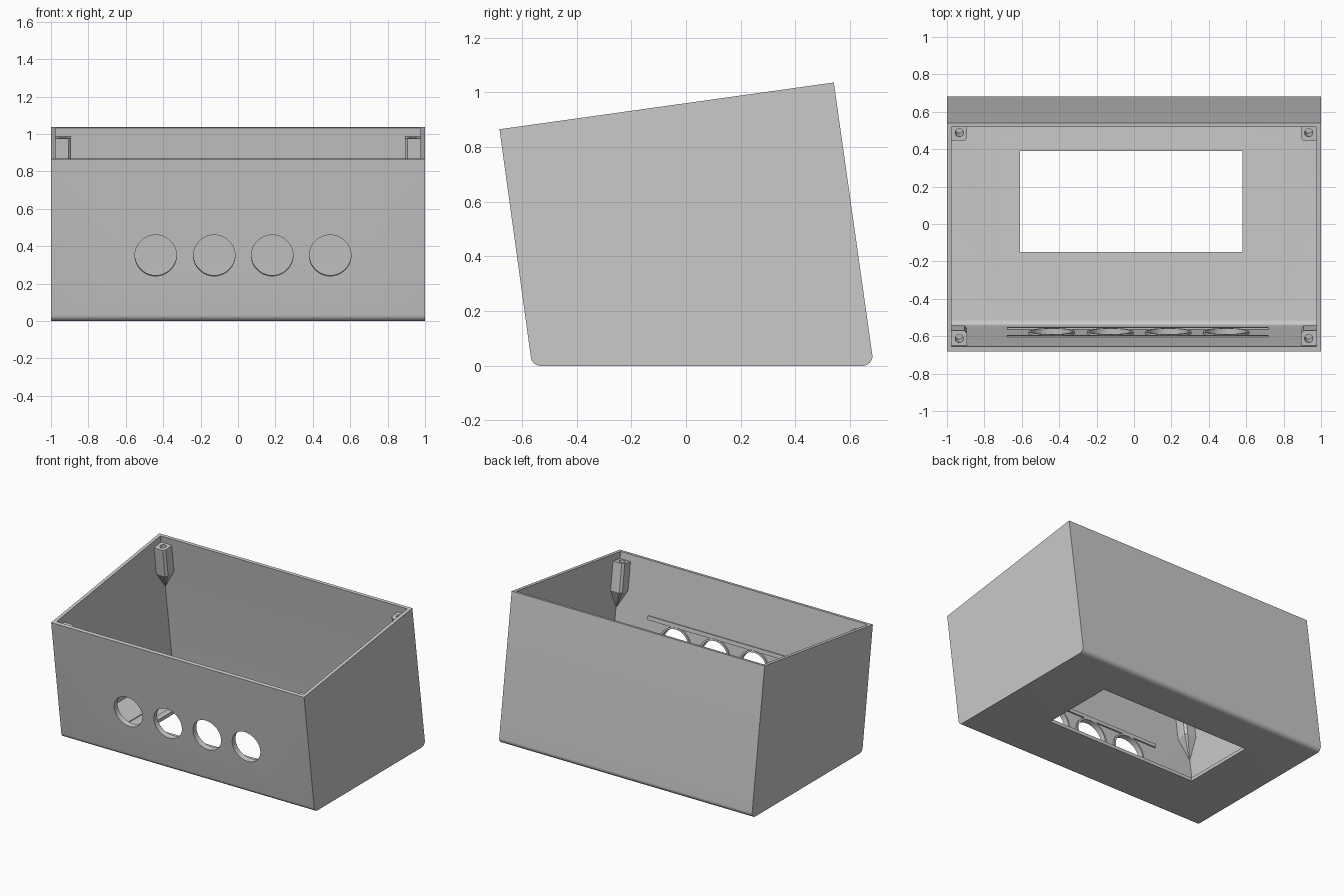
import bpy, bmesh, math
from mathutils import Vector

if "Cube" in bpy.data.objects:
    bpy.data.objects.remove(bpy.data.objects["Cube"])

grey = bpy.data.materials.new("plain grey")
grey.diffuse_color = (0.585, 0.585, 0.585, 1)
grey.use_nodes = True
grey.node_tree.nodes["Principled BSDF"].inputs["Base Color"].default_value = grey.diffuse_color

TILT = math.atan(0.1395)
X = Vector((1, 0, 0))
U = Vector((0, -math.sin(TILT), math.cos(TILT)))   # up along the leaning walls
V = Vector((0, math.cos(TILT), math.sin(TILT)))    # across the leaning walls
Y, Z = Vector((0, 1, 0)), Vector((0, 0, 1))


def front_y(z): return -0.563 - 0.1377 * z
def back_y(z): return 0.687 - 0.1413 * z


def finish(bm, name):
    bmesh.ops.recalc_face_normals(bm, faces=bm.faces[:])
    me = bpy.data.meshes.new(name)
    bm.to_mesh(me)
    bm.free()
    me.materials.append(grey)
    ob = bpy.data.objects.new(name, me)
    bpy.context.collection.objects.link(ob)
    return ob


def prism(name, pts, origin, a, b, along):
    """Flat outline in the a/b directions, extruded by the vector along."""
    bm = bmesh.new()
    lo = [bm.verts.new(origin + a * p + b * q) for p, q in pts]
    hi = [bm.verts.new(v.co + along) for v in lo]
    bm.faces.new(lo)
    bm.faces.new(hi)
    n = len(lo)
    for i in range(n):
        bm.faces.new((lo[i], lo[(i + 1) % n], hi[(i + 1) % n], hi[i]))
    return finish(bm, name)


def rect(x0, x1, y0, y1): return [(x0, y0), (x1, y0), (x1, y1), (x0, y1)]


def circle(r, n):
    return [(r * math.cos(2 * math.pi * i / n), r * math.sin(2 * math.pi * i / n)) for i in range(n)]


def cut(ob, cutter):
    m = ob.modifiers.new("cut", 'BOOLEAN')
    m.operation, m.solver, m.object = 'DIFFERENCE', 'EXACT', cutter
    bpy.ops.object.select_all(action='DESELECT')
    bpy.context.view_layer.objects.active = ob
    ob.select_set(True)
    bpy.ops.object.modifier_apply(modifier=m.name)
    bpy.data.objects.remove(cutter)


def fillet(p, corner, q, r, n=8):
    """Rounded corner between the edges towards p and q."""
    c, p, q = Vector(corner), Vector(p), Vector(q)
    d0, d1 = (p - c).normalized(), (q - c).normalized()
    half = d0.angle(d1) / 2
    mid = c + (d0 + d1).normalized() * (r / math.sin(half))
    s, e = c + d0 * (r / math.tan(half)) - mid, c + d1 * (r / math.tan(half)) - mid
    return [tuple(mid + s.lerp(e, i / n).normalized() * r) for i in range(n + 1)]


def tub_profile(inset_f, inset_b, z0, zf, zb, r):
    ft, fb = (front_y(zf) + inset_f, zf), (front_y(z0) + inset_f, z0)
    bt, bb = (back_y(zb) - inset_b, zb), (back_y(z0) - inset_b, z0)
    return [ft] + fillet(ft, fb, bb, r) + fillet(fb, bb, bt, r) + [bt]


# Shell: leaning tub with rounded lower edges
T = 0.024
shell = prism("case_shell", tub_profile(0, 0, 0, 0.865, 1.036, 0.035),
              Vector((-1, 0, 0)), Y, Z, X * 2)
cut(shell, prism("cavity", tub_profile(T + 0.003, T - 0.002, T, 1.1, 1.25, 0.03),
                 Vector((-1 + T, 0, 0)), Y, Z, X * (2 - 2 * T)))

# Window in the floor and the shallow recesses around it
cut(shell, prism("window", rect(-0.61, 0.58, -0.15, 0.39), Vector((0, 0, -0.1)), X, Y, Z * 0.2))
for r in [(-0.75, -0.655, -0.25, 0.5), (0.73, 0.82, -0.25, 0.5),
          (-0.61, 0.68, 0.47, 0.60), (-0.61, 0.68, -0.355, -0.225)]:
    cut(shell, prism("recess", rect(*r), Vector((0, 0, T - 0.006)), X, Y, Z * 0.05))

# Thin rails above and below the openings, inside the front wall
parts = [shell]
wall = Vector((0, front_y(0.335) + T, 0.335))
for name, s in (("lower_rail", -0.165), ("upper_rail", 0.137)):
    parts.append(prism(name, rect(-0.68, 0.72, s, s + 0.028), wall, X, U, V * 0.012))

# Four round openings, each with a raised collar on the inside
for i, x in enumerate((-0.44, -0.127, 0.183, 0.493)):
    c = Vector((x, front_y(0.35), 0.35))
    cut(shell, prism("hole", circle(0.111, 48), c - V * 0.06, X, U, V * 0.14))
    collar = prism(f"collar_{i + 1}", circle(0.124, 48), c + V * 0.02, X, U, V * 0.018)
    cut(collar, prism("hole", circle(0.111, 48), c - V * 0.06, X, U, V * 0.14))
    parts.append(collar)


# Screw posts in the four corners, tapering down into the corner
def post(name, sx, sy):
    zr = 0.868 if sy > 0 else 1.033
    z = zr - 0.047
    y = front_y(z) + T if sy > 0 else back_y(z) - T + 0.004
    o = Vector((sx * (1 - T), y, z))
    w, k, e = 0.083, 0.014, -0.006
    sec = [(e, e), (w, e), (w, w - k), (w - k, w), (e, w)]
    bm = bmesh.new()

    def ring(h, s):
        return [bm.verts.new(o - X * sx * (e + (p - e) * s) + V * sy * (e + (q - e) * s) - U * h)
                for p, q in sec]
    rings = [ring(0, 1), ring(0.2, 1), ring(0.34, 0.06)]
    bm.faces.new(rings[0])
    bm.faces.new(rings[2])
    for a, b in zip(rings, rings[1:]):
        for i in range(5):
            j = (i + 1) % 5
            bm.faces.new((a[i], a[j], b[j], b[i]))
    ob = finish(bm, name)
    c = o - X * sx * 0.042 + V * sy * 0.04 - U * 0.14
    cut(ob, prism("screw_hole", circle(0.022, 16), c, X, V, U * 0.2))
    return ob


for sx, side in ((-1, "left"), (1, "right")):
    for sy, end in ((1, "front"), (-1, "back")):
        parts.append(post(f"screw_post_{end}_{side}", sx, sy))

# Smooth the rounded edges, keep the rest crisp
bpy.ops.object.select_all(action='DESELECT')
for ob in parts:
    ob.select_set(True)
bpy.context.view_layer.objects.active = shell
bpy.ops.object.shade_smooth_by_angle(angle=math.radians(25))
